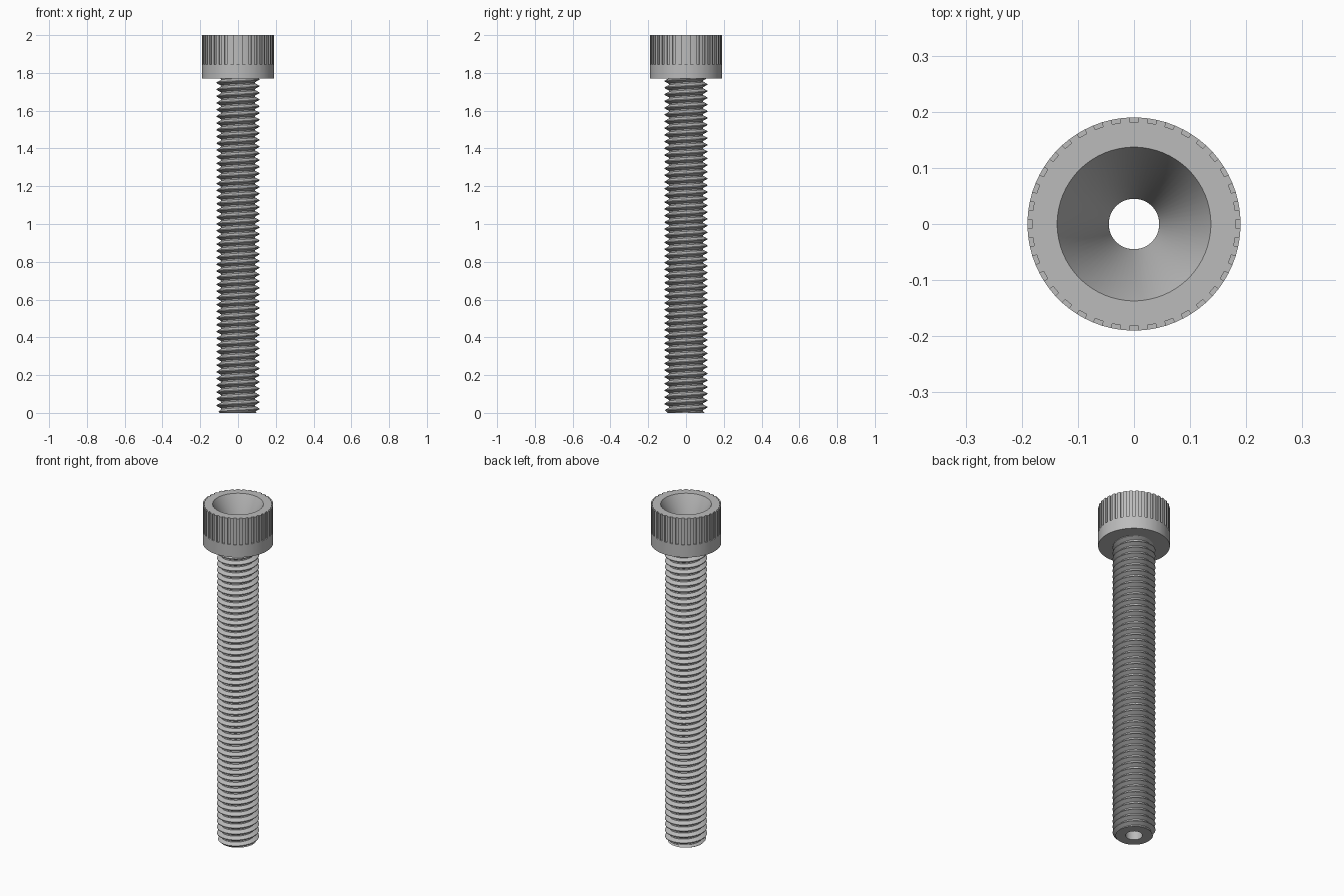
import bpy, bmesh
from math import sin, cos, tau, radians

if "Cube" in bpy.data.objects:
    bpy.data.objects.remove(bpy.data.objects["Cube"], do_unlink=True)

steel = bpy.data.materials.new("grey steel")
steel.use_nodes = True
GREY = (0.5, 0.5, 0.5, 1)
steel.diffuse_color = GREY
steel.node_tree.nodes["Principled BSDF"].inputs["Base Color"].default_value = GREY

HEAD_Z, TOP_Z, SLOT_Z = 1.77, 2.0, 1.844
HEAD_R, SLOT_R, CONE_R, BORE_R = 0.19, 0.182, 0.137, 0.045
MAJOR, MINOR, END_R, PITCH = 0.113, 0.091, 0.098, 0.0356
SLOTS = 36


def polar(r, a, z):
    return (r * cos(a), r * sin(a), z)


def quad(bm, *points):
    bm.faces.new([bm.verts.new(p) for p in points])


def finish(bm, name):
    """Weld the faces, make an object and shade it smooth with sharp edges."""
    bmesh.ops.remove_doubles(bm, verts=bm.verts, dist=1e-5)
    bmesh.ops.dissolve_degenerate(bm, edges=bm.edges, dist=1e-5)
    bmesh.ops.recalc_face_normals(bm, faces=bm.faces)
    mesh = bpy.data.meshes.new(name)
    bm.to_mesh(mesh)
    bm.free()
    mesh.materials.append(steel)
    obj = bpy.data.objects.new(name, mesh)
    bpy.context.collection.objects.link(obj)
    bpy.ops.object.select_all(action='DESELECT')
    obj.select_set(True)
    bpy.context.view_layer.objects.active = obj
    bpy.ops.object.shade_smooth_by_angle(angle=radians(30))


# Head: a turned ring with a conical socket and a slotted grip
bm = bmesh.new()
a_in, b_out = (SLOT_R, TOP_Z), (HEAD_R, TOP_Z)
c_out, d_in = (HEAD_R, SLOT_Z), (SLOT_R, SLOT_Z)
below = [(BORE_R, HEAD_Z), (HEAD_R, HEAD_Z), c_out]
above = [a_in, (CONE_R, TOP_Z), (BORE_R, 1.80), (BORE_R, HEAD_Z)]
half = radians(2.4)
for i in range(SLOTS):
    mid = i * tau / SLOTS
    s0, s1, s2 = mid - half, mid + half, mid + tau / SLOTS - half
    for a0, a1, grip in ((s0, s1, [c_out, d_in, a_in]), (s1, s2, [c_out, b_out, a_in])):
        profile = below + grip[1:] + above[1:]
        for (r, z), (q, w) in zip(profile, profile[1:]):
            quad(bm, polar(r, a0, z), polar(r, a1, z), polar(q, a1, w), polar(q, a0, w))
    for a in (s0, s1):
        quad(bm, *[polar(r, a, z) for r, z in (a_in, b_out, c_out, d_in)])
finish(bm, "socket_head")

# Shank: a right-handed helical thread
bm = bmesh.new()
SEG = 48
SHANK_TOP = HEAD_Z + 0.005
tooth = [(0.0, MINOR), (0.2, MINOR), (0.54, MAJOR), (0.66, MAJOR)]
rows = [(PITCH * (turn + f), r) for turn in range(-2, 52) for f, r in tooth]


def thread_point(row, j):
    z = row[0] + PITCH * j / SEG
    r = min(row[1], END_R + max(z, 0)) if z > 0 else END_R
    return polar(r, j * tau / SEG, min(max(z, 0), SHANK_TOP))


for low, high in zip(rows, rows[1:]):
    for j in range(SEG):
        quad(bm, thread_point(low, j), thread_point(low, j + 1),
             thread_point(high, j + 1), thread_point(high, j))

# Flat end and straight bore through the shank
for j in range(SEG):
    a0, a1 = j * tau / SEG, (j + 1) * tau / SEG
    for (r, z), (q, w) in (((END_R, 0), (BORE_R, 0)), ((BORE_R, 0), (BORE_R, HEAD_Z))):
        quad(bm, polar(r, a0, z), polar(r, a1, z), polar(q, a1, w), polar(q, a0, w))
finish(bm, "threaded_shank")
